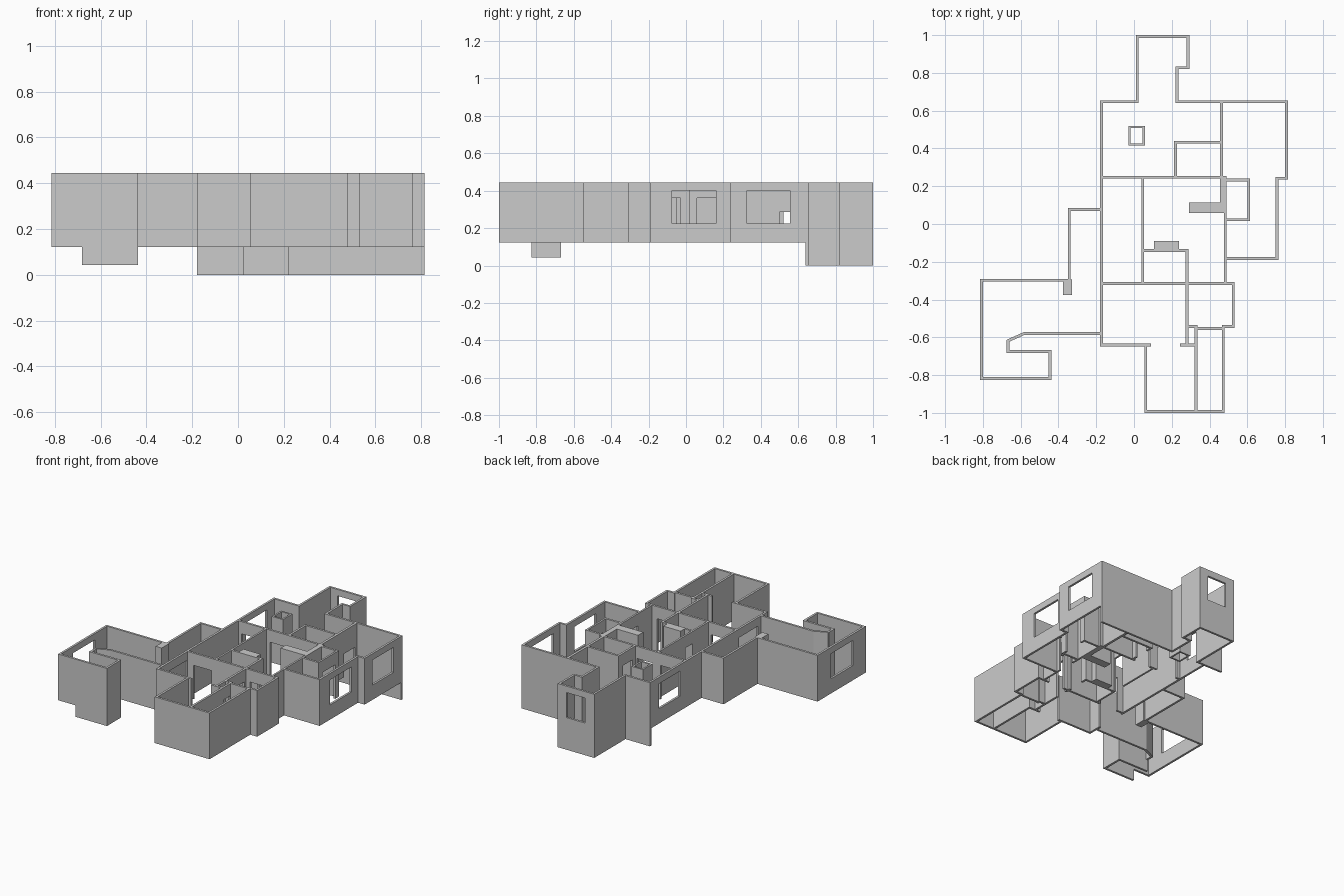
import bpy, bmesh
from mathutils import Matrix, Vector
from math import atan2

if "Cube" in bpy.data.objects:
    bpy.data.objects.remove(bpy.data.objects["Cube"])

TOP, FLOOR, T = 0.445, 0.122, 0.015
WIN = (0.225, 0.40)
DOOR = (0.0, 0.36)


def box(name, x0, x1, y0, y1, z0=FLOOR, z1=TOP):
    bm = bmesh.new()
    bmesh.ops.create_cube(bm, size=1)
    bmesh.ops.scale(bm, vec=(x1 - x0, y1 - y0, z1 - z0), verts=bm.verts)
    bmesh.ops.translate(bm, vec=((x0 + x1) / 2, (y0 + y1) / 2, (z0 + z1) / 2), verts=bm.verts)
    me = bpy.data.meshes.new(name)
    bm.to_mesh(me)
    bm.free()
    ob = bpy.data.objects.new(name, me)
    bpy.context.collection.objects.link(ob)
    return ob


def cut(ob, *bounds):
    cutter = box("opening_cutter", *bounds)
    cutter.hide_render = True
    mod = ob.modifiers.new("opening", 'BOOLEAN')
    mod.operation, mod.solver, mod.object = 'DIFFERENCE', 'EXACT', cutter
    bpy.context.view_layer.objects.active = ob
    bpy.ops.object.modifier_apply(modifier=mod.name)
    bpy.data.objects.remove(cutter)


# wall running along y, its left face at x
def wall_y(name, x, y0, y1, z0=FLOOR, openings=(), t=T):
    ob = box(name, x, x + t, y0, y1, z0)
    for a, b, (lo, hi) in openings:
        cut(ob, x - 0.05, x + t + 0.05, a, b, lo, hi)


# wall running along x, its front face at y
def wall_x(name, y, x0, x1, z0=FLOOR, openings=(), t=T):
    ob = box(name, x0, x1, y, y + t, z0)
    for a, b, (lo, hi) in openings:
        cut(ob, a, b, y - 0.05, y + t + 0.05, lo, hi)


# back nook, reaching down to the ground
wall_y("nook_left_wall", 0.01, 0.64, 1.0, 0)
wall_x("nook_back_wall", 0.985, 0.01, 0.293, 0, [(0.08, 0.225, WIN)])
wall_y("nook_right_wall", 0.278, 0.82, 1.0, 0)
wall_x("nook_step_wall", 0.82, 0.22, 0.293, 0)
wall_y("nook_inner_wall", 0.22, 0.64, 0.835, 0)
wall_x("back_wall_left", 0.64, -0.18, 0.025, 0)
wall_x("back_wall_right", 0.64, 0.22, 0.815, 0)

# right side
wall_y("right_back_wall", 0.80, 0.235, 0.655, openings=[(0.325, 0.555, WIN)])
wall_x("right_step_wall", 0.235, 0.75, 0.815)
wall_y("right_front_wall", 0.75, -0.19, 0.25, openings=[(-0.075, 0.16, WIN)])
wall_x("right_room_front_wall", -0.19, 0.477, 0.765)

# main left side
wall_y("left_main_wall", -0.18, -0.648, 0.655,
       openings=[(0.325, 0.555, WIN), (-0.54, -0.33, (0, 0.385))])

# back rooms
wall_y("back_room_divider", 0.455, 0.24, 0.655, openings=[(0.50, 0.62, (0, 0.285))], t=0.017)
wall_x("middle_divider", 0.24, -0.18, 0.49,
       openings=[(-0.14, 0.02, DOOR), (0.08, 0.20, DOOR)])
wall_y("back_closet_side", 0.213, 0.24, 0.44, openings=[(0.29, 0.39, DOOR)])
wall_x("back_closet_wall", 0.425, 0.213, 0.46)

# hollow square column
for n, x in (("left", -0.03), ("right", 0.045)):
    wall_y("column_" + n, x, 0.415, 0.52, t=0.012)
for n, y in (("front", 0.415), ("back", 0.508)):
    wall_x("column_" + n, y, -0.03, 0.057, t=0.012)

# centre rooms and right closet
box("closet_pier", 0.455, 0.487, 0.11, 0.24)
wall_y("centre_right_wall", 0.477, -0.31, 0.24, openings=[(-0.15, -0.03, DOOR)], t=0.013)
wall_x("right_closet_back", 0.225, 0.48, 0.613)
wall_y("right_closet_side", 0.60, 0.015, 0.24, openings=[(0.06, 0.20, DOOR)], t=0.013)
wall_x("right_closet_front", 0.015, 0.48, 0.613)
wall_y("centre_left_wall", 0.04, -0.315, 0.25, openings=[(-0.13, -0.05, DOOR)], t=0.013)
wall_x("centre_closet_wall", -0.148, 0.045, 0.288)
box("centre_block", 0.105, 0.238, -0.14, -0.09)
box("right_block", 0.29, 0.48, 0.057, 0.115)
box("wing_block", -0.375, -0.328, -0.375, -0.295)

# front rooms
wall_y("front_room_divider", 0.273, -0.645, -0.132,
       openings=[(-0.29, -0.18, DOOR), (-0.42, -0.34, DOOR)])
wall_x("front_cross_wall", -0.322, -0.18, 0.532,
       openings=[(-0.12, 0.02, DOOR), (0.32, 0.44, DOOR)])
wall_y("bath_right_wall", 0.518, -0.55, -0.307)
wall_x("bath_front_step", -0.55, 0.465, 0.532)
wall_x("bath_front_wall", -0.56, 0.32, 0.48)
wall_x("bath_front_stub", -0.55, 0.273, 0.335)
wall_y("front_inner_wall", 0.32, -0.99, -0.54, openings=[(-0.64, -0.565, DOOR)])
wall_y("front_right_wall", 0.465, -1.0, -0.55)
wall_x("front_wall", -1.0, 0.055, 0.48)
wall_y("front_left_wall", 0.055, -1.0, -0.632)
wall_x("front_return_left", -0.648, -0.18, 0.09)
wall_x("front_return_right", -0.648, 0.243, 0.335)

# left wing
wall_x("porch_back_wall", 0.07, -0.35, -0.17)
wall_y("porch_left_wall", -0.35, -0.305, 0.085)
wall_x("wing_back_wall", -0.305, -0.815, -0.33)
wall_y("wing_left_wall", -0.815, -0.825, -0.29, openings=[(-0.68, -0.44, WIN)])
wall_x("wing_front_wall", -0.825, -0.815, -0.437)
wall_y("wing_notch_side", -0.675, -0.682, -0.615)
wall_x("wing_inner_front_wall", -0.587, -0.585, -0.17)

# wing end walls that hang lower
LOW = 0.042
box("wing_front_skirt", -0.68, -0.437, -0.825, -0.81, LOW, FLOOR)
wall_y("wing_end_wall", -0.452, -0.825, -0.667, LOW)
wall_x("wing_notch_wall", -0.682, -0.675, -0.437, LOW)

# angled wing wall
a, b = Vector((-0.669, -0.619, 0)), Vector((-0.582, -0.580, 0))
d = b - a
ob = box("wing_angled_wall", -d.length / 2, d.length / 2, -T / 2, T / 2)
ob.data.transform(Matrix.Translation((a + b) / 2) @ Matrix.Rotation(atan2(d.y, d.x), 4, 'Z'))
